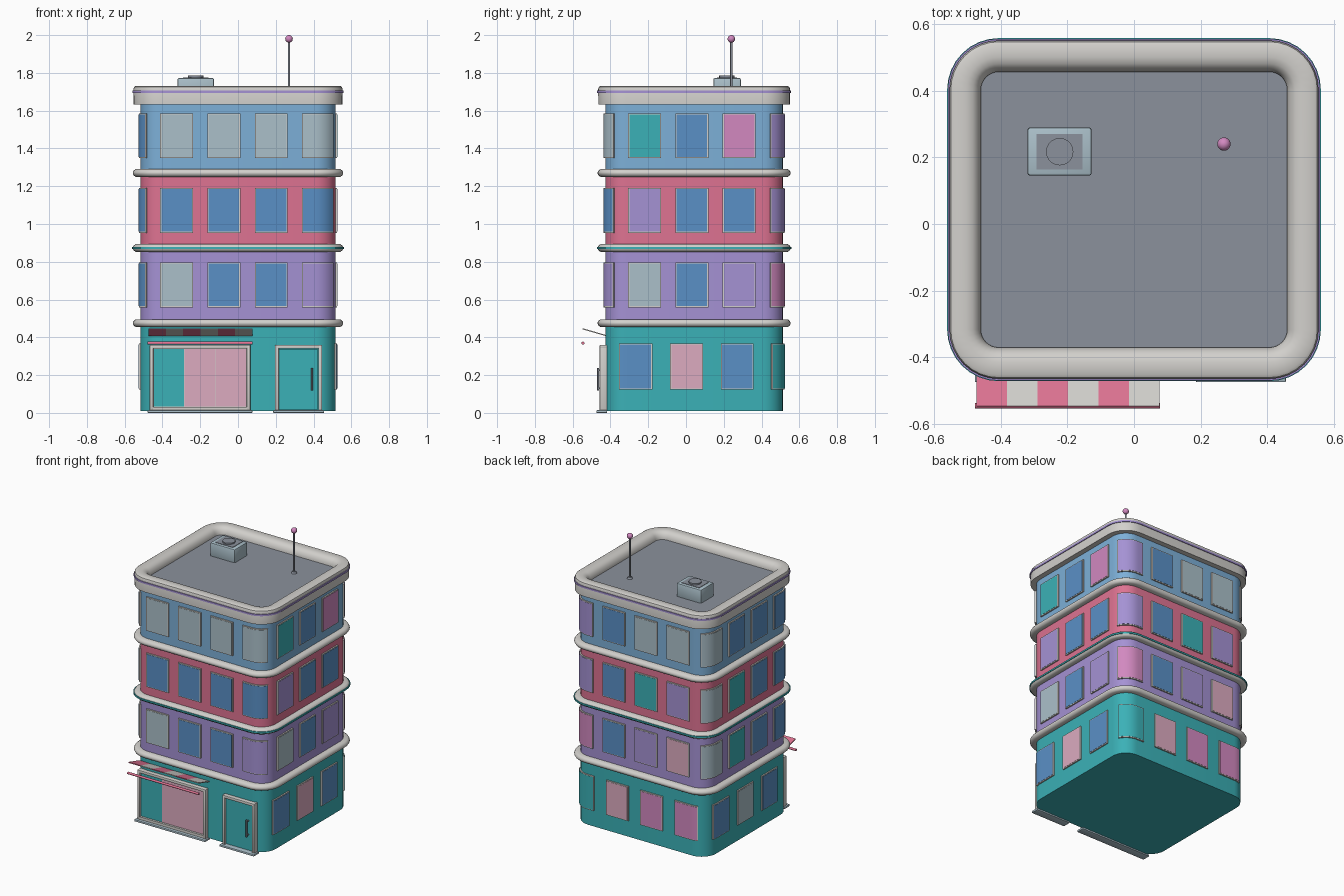
import bpy, bmesh, math
from mathutils import Vector

cube = bpy.data.objects.get("Cube")
if cube:
    bpy.data.objects.remove(cube, do_unlink=True)


# Palette
def linear(c):
    return c / 12.92 if c <= 0.04045 else ((c + 0.055) / 1.055) ** 2.4


def material(name, code):
    rgb = [linear(v / 255) for v in bytes.fromhex(code)]
    m = bpy.data.materials.new(name)
    m.use_nodes = True
    m.diffuse_color = (*rgb, 1)
    m.node_tree.nodes["Principled BSDF"].inputs["Base Color"].default_value = (*rgb, 1)
    return m


TEAL = material("teal", "3bb1b7")
LAVENDER = material("lavender", "a592d4")
ROSE = material("rose", "de7392")
SKY = material("sky blue", "7db0d8")
BLUE = material("window blue", "5a90c6")
GLASS = material("pale glass", "abc0ca")
TRIM = material("stone trim", "d2d0cc")
BLUSH = material("blush", "dcabc0")
ORCHID = material("orchid", "d289c0")
ROOF = material("slate", "8b919c")
PANES = {"T": TEAL, "L": LAVENDER, "B": BLUE, "G": GLASS, "P": BLUSH, "M": ORCHID}

# Footprint: rounded rectangle
HX, HY, R, CY, SEG = 0.516, 0.47, 0.11, 0.043, 8
FX, FY, ARC = 2 * (HX - R), 2 * (HY - R), math.pi / 2 * R
PERIMETER = 2 * (FX + FY) + 4 * ARC


def outline(s, off):
    """Point at distance s along the footprint, from the front wall's -x end."""
    s %= PERIMETER
    p, heading = Vector((-FX / 2, CY - HY)), 0.0
    for flat in (FX, FY, FX, FY):
        d = Vector((math.cos(heading), math.sin(heading)))
        n = Vector((d.y, -d.x))
        if s <= flat:
            return p + d * s + n * off
        s -= flat
        centre = p + d * flat - n * R
        if s <= ARC:
            a = heading - math.pi / 2 + s / R
            return centre + Vector((math.cos(a), math.sin(a))) * (R + off)
        s -= ARC
        heading += math.pi / 2
        p = centre + d * R
    return p


def ring(off):
    """Corner points of the footprint grown by off."""
    pts = []
    for k, (sx, sy) in enumerate(((1, -1), (1, 1), (-1, 1), (-1, -1))):
        for i in range(SEG + 1):
            a = math.pi / 2 * (k - 1 + i / SEG)
            pts.append((sx * FX / 2 + (R + off) * math.cos(a),
                        CY + sy * FY / 2 + (R + off) * math.sin(a)))
    return pts


def finish(bm, name, mats, angle=0.6):
    bmesh.ops.recalc_face_normals(bm, faces=bm.faces)
    me = bpy.data.meshes.new(name)
    bm.to_mesh(me)
    bm.free()
    for m in mats:
        me.materials.append(m)
    me.shade_smooth()
    me.set_sharp_from_angle(angle=angle)
    ob = bpy.data.objects.new(name, me)
    bpy.context.collection.objects.link(ob)
    return ob


def loft(name, profile, mat, closed):
    """Sweep an (offset, height) profile round the footprint."""
    bm = bmesh.new()
    rows = [[bm.verts.new((x, y, z)) for x, y in ring(o)] for o, z in profile]
    pairs = list(zip(rows, rows[1:])) + ([(rows[-1], rows[0])] if closed else [])
    for a, b in pairs:
        for i in range(len(a)):
            j = (i + 1) % len(a)
            bm.faces.new((a[i], a[j], b[j], b[i]))
    if not closed:
        bm.faces.new(rows[0])
        bm.faces.new(rows[-1])
    return finish(bm, name, [mat])


def curved_plate(bm, s0, s1, z0, z1, off, index, n=10):
    """Thin plate that follows the wall, also round corners."""
    cols = []
    for i in range(n + 1):
        s = s0 + (s1 - s0) * i / n
        cols.append([bm.verts.new((*outline(s, o), z)) for o, z in
                     ((-0.004, z0), (off, z0), (off, z1), (-0.004, z1))])
    faces = [bm.faces.new((a[k], b[k], b[(k + 1) % 4], a[(k + 1) % 4]))
             for a, b in zip(cols, cols[1:]) for k in range(4)]
    faces += [bm.faces.new(cols[0]), bm.faces.new(cols[-1])]
    for f in faces:
        f.material_index = index


def windows(name, codes, start, step, z0, z1, width=0.174):
    bm = bmesh.new()
    keys = list(PANES)
    for i, c in enumerate(codes):
        s = start + i * step
        h = width / 2
        curved_plate(bm, s - h, s + h, z0, z1, 0.009, 0)
        e = 0.006
        curved_plate(bm, s - h + e, s + h - e, z0 + e, z1 - e, 0.0105, 1 + keys.index(c))
    finish(bm, name, [TRIM] + list(PANES.values()))


def box(name, x, y, z, mat, bevel=0.0, tilt=0.0):
    bm = bmesh.new()
    bmesh.ops.create_cube(bm, size=1)
    bmesh.ops.scale(bm, vec=(x[1] - x[0], y[1] - y[0], z[1] - z[0]), verts=bm.verts)
    if bevel:
        bmesh.ops.bevel(bm, geom=bm.edges[:], offset=bevel, segments=2, affect="EDGES", profile=0.5)
    ob = finish(bm, name, [mat])
    ob.location = [sum(r) / 2 for r in (x, y, z)]
    ob.rotation_euler.x = tilt
    return ob


def rod(name, r, length, centre, mat, axis="Z", r2=None):
    bm = bmesh.new()
    bmesh.ops.create_cone(bm, cap_ends=True, segments=20, radius1=r,
                          radius2=r if r2 is None else r2, depth=length)
    ob = finish(bm, name, [mat])
    ob.location = centre
    if axis == "X":
        ob.rotation_euler.y = math.pi / 2
    return ob


# Storeys
for name, z0, z1, mat in (("ground_storey", 0.01, 0.475, TEAL), ("second_storey", 0.475, 0.872, LAVENDER),
                          ("third_storey", 0.872, 1.27, ROSE), ("top_storey", 1.27, 1.64, SKY)):
    loft(name, [(0, z0), (0, z1)], mat, False)

# Ledges between storeys
for i, z in enumerate((0.475, 0.873, 1.27)):
    half = [(-0.01, 0.02), (0.026, 0.02), (0.035, 0.014), (0.041, 0.004)]
    prof = [(o, z - h) for o, h in half] + [(o, z + h) for o, h in reversed(half)]
    loft(f"ledge_{i + 1}", prof, TRIM, True)
loft("ledge_stripe", [(0.03, 0.868), (0.045, 0.868), (0.045, 0.879), (0.03, 0.879)], TEAL, True)

# Parapet and roof
loft("parapet", [(-0.03, 1.633), (0.037, 1.633), (0.038, 1.715), (0.034, 1.726), (0.025, 1.731),
                 (-0.012, 1.731), (-0.032, 1.726), (-0.047, 1.712), (-0.056, 1.69), (-0.057, 1.66)],
     TRIM, True)
loft("parapet_stripe", [(0.03, 1.694), (0.043, 1.694), (0.043, 1.706), (0.03, 1.706)], LAVENDER, True)
loft("roof_deck", [(-0.04, 1.63), (-0.04, 1.68)], ROOF, False)

# Windows run evenly round the walls
first = -0.325 + FX / 2
for name, codes, z0 in (("second_storey_windows", "GBBLGBLMBLPGTBB", 0.559),
                        ("third_storey_windows", "BBBBLBBLBTLGTBB", 0.953),
                        ("top_storey_windows", "GGGGTBMLBGGGBBB", 1.349)):
    windows(name, codes, first, PERIMETER / 15, z0, z0 + 0.237)
side = FX + ARC + (-0.265 - (CY - FY / 2))
windows("ground_storey_windows", "BPBTPMMBGB", side, PERIMETER / 14, 0.123, 0.367)

# Shopfront and door on the front wall
WALL = CY - HY


def framed(name, x0, x1, top, t):
    y = (WALL - 0.03, WALL + 0.01)
    box(name + "_left_jamb", (x0, x0 + t), y, (0.01, top), TRIM, 0.004)
    box(name + "_right_jamb", (x1 - t, x1), y, (0.01, top), TRIM, 0.004)
    box(name + "_lintel", (x0, x1), y, (top - t, top), TRIM, 0.004)
    box(name + "_step", (x0 - 0.01, x1 + 0.01), (WALL - 0.048, WALL + 0.01), (0, 0.014), GLASS, 0.003)


framed("shopfront", -0.468, 0.066, 0.36, 0.02)
box("shopfront_sill", (-0.45, 0.05), (WALL - 0.028, WALL), (0.014, 0.032), TRIM)
for i, mat in enumerate((TEAL, BLUSH, BLUSH)):
    x = -0.446 + i * 0.164
    box(f"shop_pane_{i + 1}", (x, x + 0.161), (WALL - 0.016, WALL + 0.01), (0.034, 0.338), mat)
box("shop_pane_backing", (-0.45, 0.05), (WALL - 0.013, WALL), (0.03, 0.342), TRIM)
framed("door", 0.196, 0.446, 0.36, 0.02)
box("door_leaf", (0.218, 0.424), (WALL - 0.018, WALL + 0.01), (0.018, 0.336), TEAL)
rod("door_handle", 0.005, 0.12, (0.392, WALL - 0.038, 0.178), ROOF)
for z in (0.13, 0.226):
    box("door_handle_mount", (0.388, 0.396), (WALL - 0.038, WALL - 0.015), (z - 0.004, z + 0.004), ROOF)

# Striped awning with front bar
for i in range(6):
    x = -0.473 + i * 0.0915
    box(f"awning_stripe_{i + 1}", (x, x + 0.0915), (-0.55, -0.42), (0.424, 0.43),
        TRIM if i % 2 else ROSE, 0, -0.28)
rod("awning_bar", 0.008, 0.556, (-0.2, -0.546, 0.369), ROSE, "X")

# Rooftop cooling unit
box("cooling_unit", (-0.32, -0.127), (0.145, 0.29), (1.67, 1.773), GLASS, 0.008)
box("cooling_grille", (-0.292, -0.155), (0.164, 0.27), (1.768, 1.776), ROOF)
rod("cooling_fan", 0.041, 0.014, (-0.223, 0.217, 1.778), ROOF)

# Antenna
rod("antenna_base", 0.018, 0.012, (0.27, 0.24, 1.686), ROOF, r2=0.012)
rod("antenna_pole", 0.006, 0.3, (0.27, 0.24, 1.83), ROOF)
bm = bmesh.new()
bmesh.ops.create_uvsphere(bm, u_segments=20, v_segments=12, radius=0.02)
finish(bm, "antenna_ball", [ORCHID], 1.0).location = (0.27, 0.24, 1.98)
